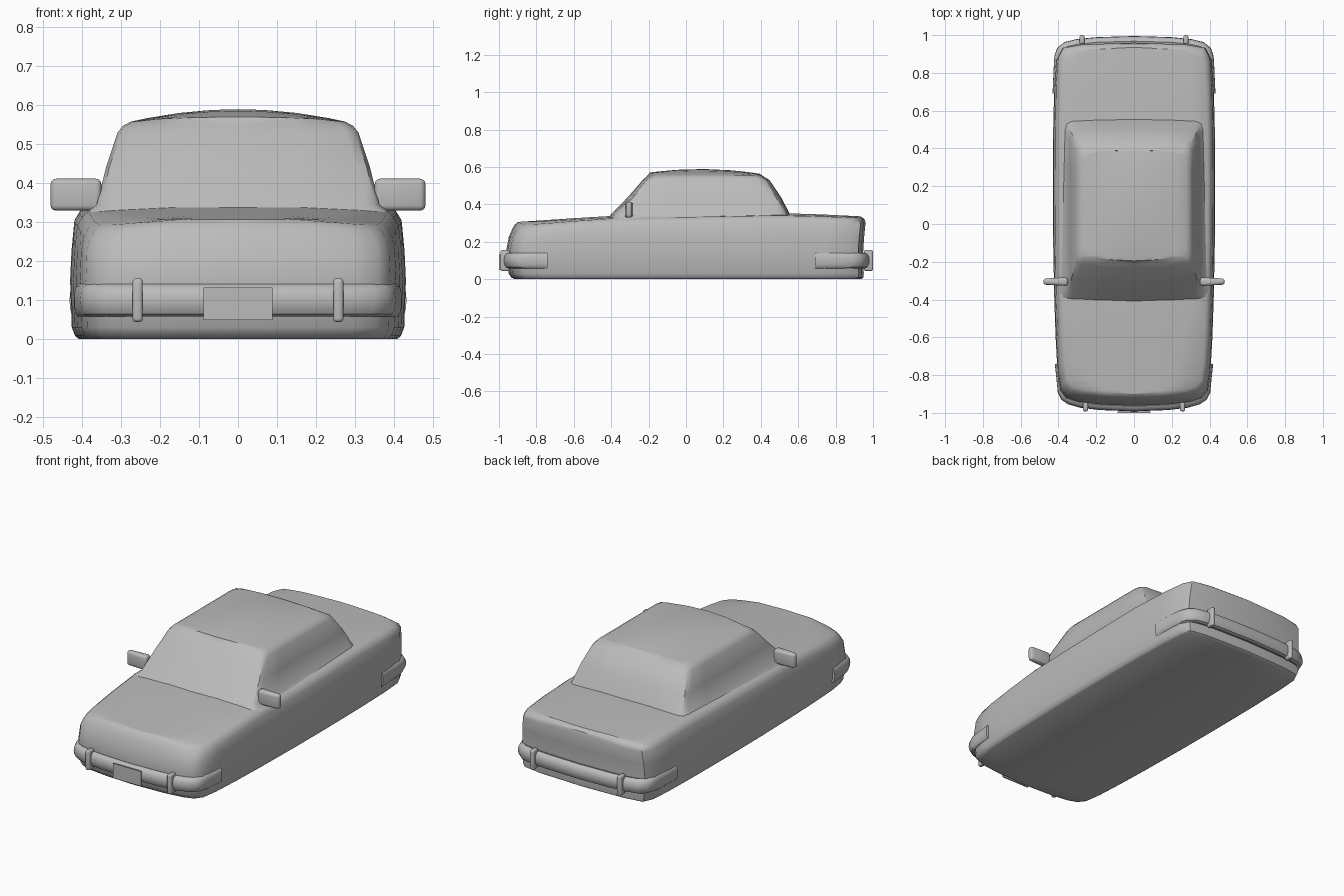
import bpy, bmesh, math
from mathutils import Vector

if "Cube" in bpy.data.objects:
    bpy.data.objects.remove(bpy.data.objects["Cube"], do_unlink=True)

grey = bpy.data.materials.new("body grey")
grey.use_nodes = True
grey.diffuse_color = (0.5, 0.5, 0.5, 1)
grey.node_tree.nodes["Principled BSDF"].inputs["Base Color"].default_value = (0.5, 0.5, 0.5, 1)


def lerp_table(table, t):
    """Piecewise linear value of a sorted (position, value) table."""
    if t <= table[0][0]:
        return table[0][1]
    for (a, u), (b, v) in zip(table, table[1:]):
        if t <= b:
            return u + (v - u) * (t - a) / (b - a)
    return table[-1][1]


def finish(name, bm, mirror=True, angle=38):
    bmesh.ops.remove_doubles(bm, verts=bm.verts, dist=0.0005)
    bmesh.ops.recalc_face_normals(bm, faces=bm.faces)
    mesh = bpy.data.meshes.new(name)
    bm.to_mesh(mesh)
    bm.free()
    mesh.materials.append(grey)
    ob = bpy.data.objects.new(name, mesh)
    bpy.context.collection.objects.link(ob)
    bpy.ops.object.select_all(action='DESELECT')
    ob.select_set(True)
    bpy.context.view_layer.objects.active = ob
    if mirror:
        mod = ob.modifiers.new("mirror", 'MIRROR')
        mod.use_clip = True
        bpy.ops.object.modifier_apply(modifier=mod.name)
    bm = bmesh.new()
    bm.from_mesh(ob.data)
    bmesh.ops.recalc_face_normals(bm, faces=bm.faces)
    bm.to_mesh(ob.data)
    bm.free()
    bpy.ops.object.shade_smooth_by_angle(angle=math.radians(angle))
    return ob


def grid(columns, cap_end=False):
    """Skin a list of equally long point columns."""
    bm = bmesh.new()
    cols = [[bm.verts.new(p) for p in col] for col in columns]
    for a, b in zip(cols, cols[1:]):
        for j in range(len(a) - 1):
            bm.faces.new((a[j], a[j + 1], b[j + 1], b[j]))
    if cap_end:
        bm.faces.new(cols[-1][:-1])
    bmesh.ops.remove_doubles(bm, verts=bm.verts, dist=0.0005)
    return bm


# Lower body: half plan outline carried up through rings, closed by a crowned deck
plan = [(0, -.962), (.18, -.955), (.3, -.94), (.36, -.92), (.39, -.88), (.405, -.78),
        (.415, -.6), (.422, -.4), (.428, -.1), (.43, .2), (.428, .5), (.422, .75),
        (.412, .88), (.385, .935), (.28, .952), (0, .962)]
edge_height = [(-.96, .278), (-.9, .285), (-.4, .327), (0, .333), (.55, .343), (.93, .328)]
crown = [(-.96, .022), (-.4, .012), (.55, .012), (.93, .008)]


def deck(x, y):
    return lerp_table(edge_height, y) + lerp_table(crown, y) * min(1, max(0, (.38 - x) / .2))


# x scale, front scale, rear scale, height (negative means below the deck)
body_rings = [(.945, .95, .972, 0), (.97, .97, .985, .008), (.99, .985, .988, .03), (1, 1, .985, .15),
              (.992, .985, .99, .225), (.975, .966, .998, -.035),
              (.945, .953, .992, -.014), (.905, .936, .972, -.001)]
columns = []
for x, y in plan:
    col = [(0, y * (.95 if y < 0 else .972), 0)]
    for sx, front, rear, h in body_rings:
        px, py = x * sx, y * (front if y < 0 else rear)
        col.append((px, py, h if h >= 0 else deck(px, py) + h))
    px, py, _ = col[-1]
    inner = lerp_table([(-.9, .55), (-.4, .84), (.9, .8)], py)
    for f in (inner, inner * .5, 0):
        col.append((px * f, py, deck(px * f, py)))
    columns.append(col)
finish("body", grid(columns))

# Cabin: flared foot blending into the body, raked screens, domed roof
cabin_rings = [(.4, -.425, .57, .315), (.362, -.402, .557, .345), (.338, -.31, .507, .44),
               (.308, -.232, .446, .53), (.295, -.214, .42, .546), (.275, -.195, .39, .557)]
cabin_plan = [(0, 0, 0), (.5, 0, .006), (.9, 0, .02), (.975, 0, .03), (1, 0, .06), (1, .25, 0), (1, .5, 0),
              (1, .75, 0), (1, 1, -.065), (.97, 1, -.028), (.9, 1, -.014), (.5, 1, -.003), (0, 1, 0)]
columns = []
for fx, t, shift in cabin_plan:
    col = [(fx * w, a + (b - a) * t + shift, z) for w, a, b, z in cabin_rings]
    x, y, z = col[-1]
    for f in (.85, .55, .25, 0):
        top = .589 - .26 * (y - .08) ** 2
        col.append((x * f, y, top - (top - z) * (f * fx) ** 2))
    if fx == 0 or fx == .5 or fx == .9:
        # lift the screen heads to meet the dome
        px, py, pz = col[5]
        col[5] = (px, py, pz + .009 * (1 - fx * fx))
    columns.append(col)
finish("cabin", grid(columns))

# Bumpers: rounded section swept round each end
section = [(-.03, .066), (-.006, .058), (.009, .064), (.018, .08), (.021, .1),
           (.018, .12), (.009, .135), (-.006, .141), (-.03, .133), (-.03, .066)]


def bumper(name, path):
    columns = []
    for i, (x, y) in enumerate(path):
        a, b = Vector(path[max(0, i - 1)]), Vector(path[min(len(path) - 1, i + 1)])
        t = (b - a).normalized()
        n = Vector((t.y, -t.x))
        if n.dot(Vector((x, y))) < 0:
            n = -n
        if x == 0:
            n = Vector((0, math.copysign(1, y)))
        slim = lerp_table([(.85, .4), (.9, 1)], abs(y))
        columns.append([(x + n.x * d * slim, y + n.y * d * slim, z) for d, z in section])
    finish(name, grid(columns, cap_end=True))


bumper("front_bumper", [(0, -.971), (.18, -.964), (.28, -.952), (.34, -.935), (.37, -.915),
                        (.388, -.885), (.4, -.84), (.411, -.74)])
bumper("rear_bumper", [(0, .974), (.2, .968), (.3, .958), (.36, .944), (.39, .92),
                       (.405, .885), (.416, .84), (.423, .69)])


def block(name, centre, size, bevel, taper=1.0, mirror=True):
    """Rounded box, optionally narrowed in depth towards its outer end."""
    bm = bmesh.new()
    bmesh.ops.create_cube(bm, size=1)
    for v in bm.verts:
        if v.co.x > 0:
            v.co.y *= taper
        v.co = Vector([c + p * s for c, p, s in zip(centre, v.co, size)])
    if bevel:
        bmesh.ops.bevel(bm, geom=bm.edges[:], offset=bevel, segments=3, profile=.5, affect='EDGES')
    finish(name, bm, mirror)


# Overriders, number plate and door mirrors
block("front_overriders", (.257, -.967, .1), (.026, .05, .112), .009)
block("rear_overriders", (.275, .976, .1), (.026, .048, .112), .009)
block("front_plate", (0, -.996, .091), (.176, .007, .084), 0, mirror=False)
block("door_mirrors", (.415, -.305, .37), (.13, .046, .082), .014, taper=.7)
